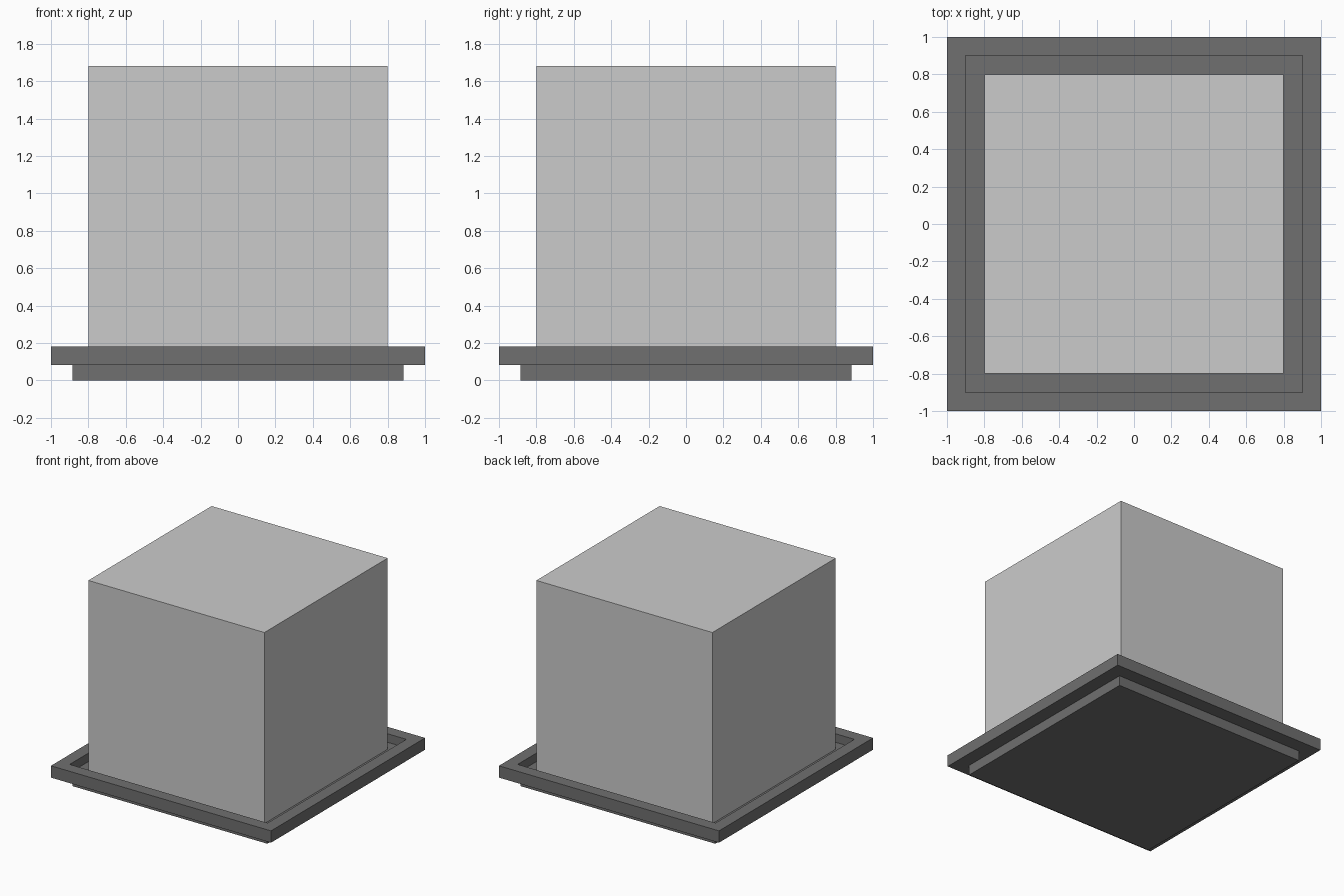
import bpy
import bmesh

if "Cube" in bpy.data.objects:
    bpy.data.objects.remove(bpy.data.objects["Cube"])

BASE_HALF, RIM_HALF, GROOVE_HALF, BLOCK_HALF = 0.885, 1.0, 0.9, 0.8
RIM_BOTTOM, FLOOR, RIM_TOP, BLOCK_TOP = 0.083, 0.11, 0.18, 1.68

dark = bpy.data.materials.new("dark_grey")
dark.diffuse_color = (0.16, 0.16, 0.16, 1)
dark.use_nodes = True
dark.node_tree.nodes["Principled BSDF"].inputs["Base Color"].default_value = dark.diffuse_color


def stepped_square(name, profile, material=None):
    """Closed solid from square rings given as (half width, height)."""
    bm = bmesh.new()
    rings = [[bm.verts.new((sx * h, sy * h, z))
              for sx, sy in ((-1, -1), (1, -1), (1, 1), (-1, 1))]
             for h, z in profile]
    for low, high in zip(rings, rings[1:]):
        for i in range(4):
            j = (i + 1) % 4
            bm.faces.new((low[i], low[j], high[j], high[i]))
    bm.faces.new(rings[0][::-1])
    bm.faces.new(rings[-1])
    bmesh.ops.recalc_face_normals(bm, faces=bm.faces)
    mesh = bpy.data.meshes.new(name)
    bm.to_mesh(mesh)
    bm.free()
    if material:
        mesh.materials.append(material)
    obj = bpy.data.objects.new(name, mesh)
    bpy.context.collection.objects.link(obj)
    return obj


# Tray: narrow foot, overhanging rim and recessed floor
stepped_square("tray", [
    (BASE_HALF, 0), (BASE_HALF, RIM_BOTTOM),
    (RIM_HALF, RIM_BOTTOM), (RIM_HALF, RIM_TOP),
    (GROOVE_HALF, RIM_TOP), (GROOVE_HALF, FLOOR)], dark)

# Block standing in the tray
stepped_square("block", [(BLOCK_HALF, FLOOR), (BLOCK_HALF, BLOCK_TOP)])
